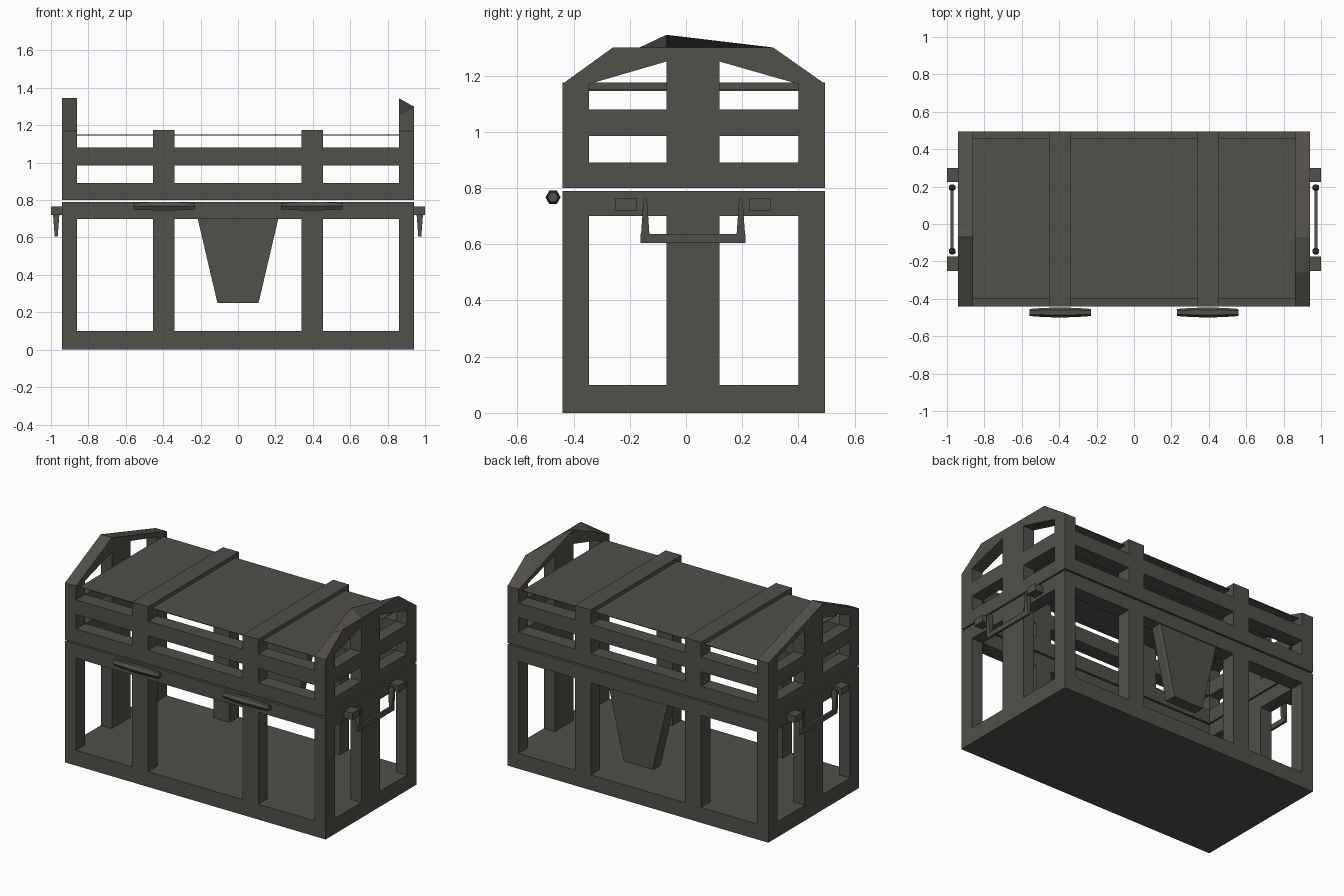
import bpy
import bmesh
from math import radians
from mathutils import Matrix, Vector

if "Cube" in bpy.data.objects:
    bpy.data.objects.remove(bpy.data.objects["Cube"], do_unlink=True)

iron = bpy.data.materials.new("dark_iron")
iron.use_nodes = True
COLOUR = (0.085, 0.079, 0.068, 1)
iron.diffuse_color = COLOUR
iron.node_tree.nodes["Principled BSDF"].inputs["Base Color"].default_value = COLOUR

# Main dimensions
X, Y0, Y1 = 0.94, -0.44, 0.495
XI, YI0, YI1 = 0.86, -0.345, 0.40
POST = (0.34, 0.455)
MID = (-0.07, 0.12)


def finish(name, bm):
    bmesh.ops.recalc_face_normals(bm, faces=bm.faces)
    mesh = bpy.data.meshes.new(name)
    bm.to_mesh(mesh)
    bm.free()
    obj = bpy.data.objects.new(name, mesh)
    bpy.context.collection.objects.link(obj)
    mesh.materials.append(iron)
    return obj


def add_box(bm, x, y, z):
    centre = [(a + b) / 2 for a, b in (x, y, z)]
    size = [abs(b - a) for a, b in (x, y, z)]
    bmesh.ops.create_cube(bm, size=1, matrix=Matrix.Translation(centre) @ Matrix.Diagonal((*size, 1)))


def boxes(name, parts):
    bm = bmesh.new()
    for part in parts:
        add_box(bm, *part)
    return finish(name, bm)


def loft(name, rings):
    """Join matching rings of points and close both ends."""
    bm = bmesh.new()
    loops = [[bm.verts.new(p) for p in ring] for ring in rings]
    for a, b in zip(loops, loops[1:]):
        for i in range(len(a)):
            j = (i + 1) % len(a)
            bm.faces.new((a[i], a[j], b[j], b[i]))
    bm.faces.new(loops[0])
    bm.faces.new(loops[-1])
    return finish(name, bm)


def side(s, lo, hi):
    return (min(s * lo, s * hi), max(s * lo, s * hi))


# Floor slab
boxes("floor", [((-X, X), (Y0, Y1), (0, 0.1))])

# Long walls: rails and uprights for body and lid
for label, outer, inner in (("front", Y0, YI0), ("back", Y1, YI1)):
    y = (min(outer, inner), max(outer, inner))
    uprights = [side(s, *POST) for s in (-1, 1)]
    boxes(label + "_body_frame",
          [((-X, X), y, (0.7, 0.79))] + [(x, y, (0.08, 0.72)) for x in uprights])
    boxes(label + "_lid_frame",
          [((-X, X), y, z) for z in ((0.8, 0.89), (0.985, 1.08))]
          + [(x, y, (0.8, 1.175)) for x in uprights])

# End walls: corner posts, middle post and rails
for label, s in (("left", 1), ("right", -1)):
    x = side(s, XI, X)
    posts = ((Y0, YI0), MID, (YI1, Y1))
    boxes(label + "_body_end", [(x, (Y0, Y1), (0.7, 0.79))] + [(x, y, (0, 0.72)) for y in posts])
    tops = (1.17, 1.255, 1.17)
    boxes(label + "_lid_end",
          [(x, (Y0, Y1), z) for z in ((0.8, 0.89), (0.985, 1.08))]
          + [(x, y, (0.8, t)) for y, t in zip(posts, tops)])

    # Gable arch: a peaked profile, flattened outside on one end
    ys = (Y0, -0.26, -0.07, 0.31, Y1)
    peak = (1.17, 1.255, 1.345, 1.227, 1.17)
    flat = (1.17, 1.3, 1.3, 1.3, 1.17) if s > 0 else peak
    under = [(Y1, 1.1), (YI1, 1.17), (MID[1], 1.25), (MID[0], 1.25), (YI0, 1.17), (Y0, 1.1)]
    loft(label + "_gable", [[(s * px, y, z) for y, z in list(zip(ys, zs)) + under]
                            for px, zs in ((XI, peak), (X, flat))])

# Straps over the lid and the thin sheet under them
for label, s in (("left", 1), ("right", -1)):
    boxes(label + "_strap", [(side(s, *POST), (Y0, Y1), (1.145, 1.175))])
boxes("lid_sheet", [((-XI, XI), (-0.4, 0.46), (1.146, 1.15))])

# Tapered lock plate at the back
plate = [(-0.22, 0.72), (0.22, 0.72), (0.11, 0.25), (-0.11, 0.25)]
loft("lock_plate", [[(x * k, y, 0.25 + (z - 0.25) * k + 0.01 * (1 - k)) for x, z in plate]
                    for y, k in ((0.42, 1), (0.475, 1), (0.492, 0.95))])

# Hinges: six-sided pins with a thicker middle
for label, s in (("left", 1), ("right", -1)):
    rings = []
    for x, r in ((0.23, 0.019), (0.3, 0.024), (0.39, 0.027), (0.4, 0.027), (0.49, 0.024), (0.56, 0.019)):
        ring = []
        for i in range(6):
            p = Matrix.Rotation(radians(60 * i), 3, "X") @ Vector((0, r, 0))
            ring.append((s * x, p.y - 0.473, p.z + 0.767))
        rings.append(ring)
    loft(label + "_hinge", rings)

# Handles: two mounts, tapered arms and a grip on each end
for label, s in (("left", 1), ("right", -1)):
    boxes(label + "_handle_mounts",
          [(side(s, 0.93, 1.0), y, (0.72, 0.765)) for y in ((-0.25, -0.175), (0.225, 0.3))])
    boxes(label + "_handle_grip", [(side(s, 0.965, 0.98), (-0.162, 0.212), (0.605, 0.637))])
    for arm, y, lean in (("front", -0.145, -1), ("back", 0.195, 1)):
        rings = []
        for z, wx, wy, shift in ((0.605, 0.008, 0.017, 0), (0.735, 0.018, 0.008, 0), (0.762, 0.016, 0.005, 0)):
            rings.append([(s * 0.972 + a * wx, y + b * wy, z)
                          for a, b in ((-1, -1), (1, -1), (1, 1), (-1, 1))])
        loft(label + "_handle_" + arm + "_arm", rings)
